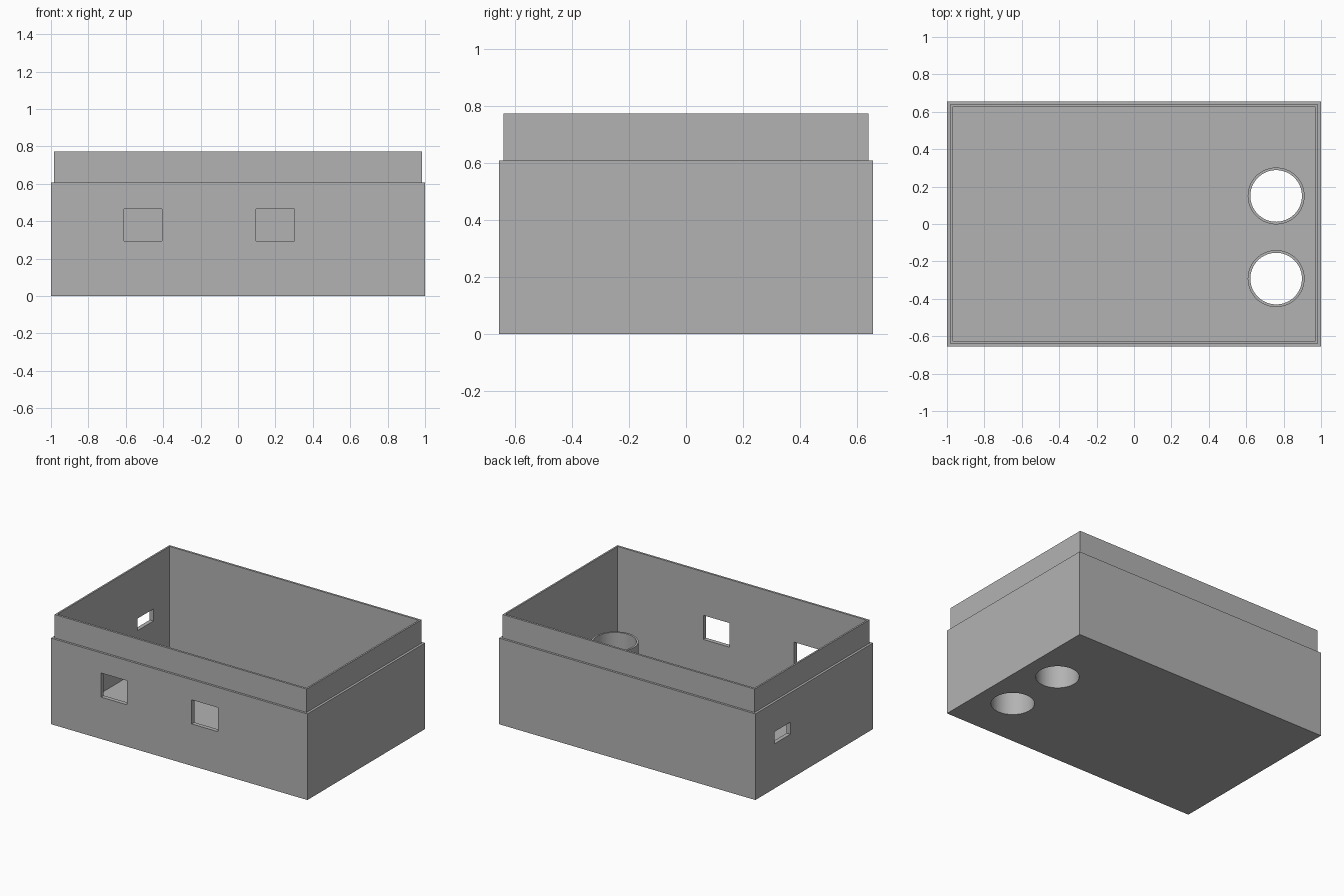
import bpy
import bmesh
import math
from mathutils import Matrix, Vector

if "Cube" in bpy.data.objects:
    bpy.data.objects.remove(bpy.data.objects["Cube"], do_unlink=True)

grey = bpy.data.materials.new("plain grey")
grey.use_nodes = True
COLOUR = (0.45, 0.45, 0.45, 1)
grey.diffuse_color = COLOUR
grey.node_tree.nodes["Principled BSDF"].inputs["Base Color"].default_value = COLOUR


def make_object(name, bm):
    bmesh.ops.recalc_face_normals(bm, faces=bm.faces)
    mesh = bpy.data.meshes.new(name)
    bm.to_mesh(mesh)
    bm.free()
    mesh.materials.append(grey)
    obj = bpy.data.objects.new(name, mesh)
    bpy.context.collection.objects.link(obj)
    return obj


def loft(name, rings, closed=False):
    """Skin a list of point rings; cap the ends, or join last to first."""
    bm = bmesh.new()
    loops = [[bm.verts.new(p) for p in ring] for ring in rings]
    pairs = list(zip(loops, loops[1:]))
    if closed:
        pairs.append((loops[-1], loops[0]))
    else:
        bm.faces.new(loops[0])
        bm.faces.new(loops[-1])
    for a, b in pairs:
        for i in range(len(a)):
            j = (i + 1) % len(a)
            bm.faces.new((a[i], a[j], b[j], b[i]))
    return make_object(name, bm)


def rect(hx, hy, z):
    return [(-hx, -hy, z), (hx, -hy, z), (hx, hy, z), (-hx, hy, z)]


def circle(centre, radius, z, sides=64):
    angles = [2 * math.pi * i / sides for i in range(sides)]
    return [(centre[0] + radius * math.cos(a), centre[1] + radius * math.sin(a), z) for a in angles]


def cut(target, cutter):
    mod = target.modifiers.new("cut_" + cutter.name, 'BOOLEAN')
    mod.operation = 'DIFFERENCE'
    mod.solver = 'EXACT'
    mod.object = cutter
    cutter.hide_render = True
    cutter.hide_set(True)
    cutter.display_type = 'WIRE'


def block(name, low, high):
    low, high = Vector(low), Vector(high)
    bm = bmesh.new()
    bmesh.ops.create_cube(bm, size=1, matrix=Matrix.Translation((low + high) / 2)
                          @ Matrix.Diagonal((*(high - low), 1)))
    return make_object(name, bm)


# Open box with a stepped lip around the top
STEP, TOP, FLOOR = 0.607, 0.772, 0.03
box = loft("box_shell", [
    rect(1, 0.655, 0), rect(1, 0.655, STEP),
    rect(0.983, 0.64, STEP), rect(0.983, 0.64, TOP),
    rect(0.971, 0.625, TOP), rect(0.971, 0.625, FLOOR)])

# Two front windows and one in the right wall
for i, x in enumerate((-0.61, 0.097)):
    cut(box, block(f"front_window_cutter_{i}", (x, -0.75, 0.295), (x + 0.204, -0.55, 0.465)))
cut(box, block("side_window_cutter", (-1.1, 0.265, 0.315), (-0.9, 0.445, 0.4)))

# Round tubes standing on the floor, open right through it
OUTER, INNER, HEIGHT = 0.152, 0.138, 0.285
for i, y in enumerate((0.15, -0.292)):
    centre = (0.76, y)
    cut(box, loft(f"floor_hole_cutter_{i}", [circle(centre, INNER, -0.1), circle(centre, INNER, 0.1)]))
    tube = loft(f"floor_tube_{i}", [
        circle(centre, OUTER, FLOOR), circle(centre, OUTER, HEIGHT),
        circle(centre, INNER, HEIGHT), circle(centre, INNER, FLOOR)], closed=True)
    bpy.ops.object.select_all(action='DESELECT')
    tube.select_set(True)
    bpy.context.view_layer.objects.active = tube
    bpy.ops.object.shade_smooth_by_angle(angle=math.radians(30))
